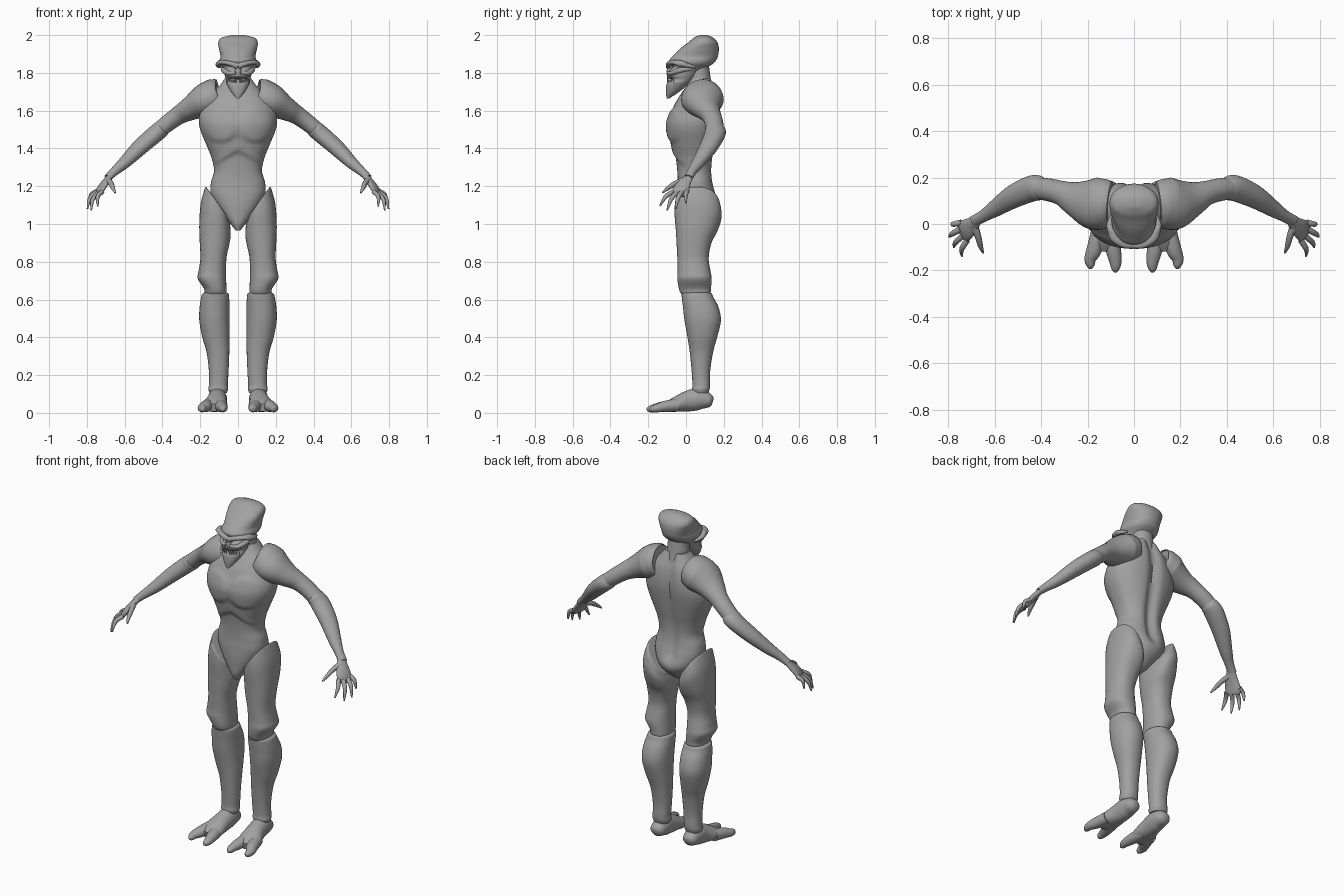
import bpy, bmesh, math
from mathutils import Vector

skin = bpy.data.materials.new("grey_skin")
skin.diffuse_color = (0.36, 0.36, 0.36, 1)
UP = Vector((0, 0, 1))


def spline(rows, n):
    """Smoothly interpolate rows of numbers (Catmull-Rom)."""
    out = []
    for i in range(len(rows) - 1):
        a, b = rows[max(i - 1, 0)], rows[i]
        c, d = rows[i + 1], rows[min(i + 2, len(rows) - 1)]
        for k in range(n):
            t = k / n
            out.append([0.5 * (2 * q + (r - p) * t + (2 * p - 5 * q + 4 * r - s) * t * t
                               + (3 * q - p - 3 * r + s) * t ** 3)
                        for p, q, r, s in zip(a, b, c, d)])
    return out + [list(rows[-1])]


def skin_rings(name, rings, mirror=False):
    """Join rings of points into a closed smooth surface."""
    bm = bmesh.new()
    loops = [[bm.verts.new(p) for p in ring] for ring in rings]
    m = len(loops[0])
    for a, b in zip(loops, loops[1:]):
        for i in range(m):
            j = (i + 1) % m
            bm.faces.new((a[i], a[j], b[j], b[i]))
    bm.faces.new(loops[0])
    bm.faces.new(loops[-1])
    bmesh.ops.recalc_face_normals(bm, faces=bm.faces)
    me = bpy.data.meshes.new(name)
    bm.to_mesh(me)
    bm.free()
    ob = bpy.data.objects.new(name, me)
    bpy.context.collection.objects.link(ob)
    me.materials.append(skin)
    bpy.ops.object.select_all(action='DESELECT')
    ob.select_set(True)
    bpy.context.view_layer.objects.active = ob
    bpy.ops.object.shade_smooth_by_angle(angle=math.radians(50))
    if mirror:
        ob.modifiers.new("mirror", 'MIRROR').use_mirror_merge = False
    return ob


def spow(v, e):
    return math.copysign(abs(v) ** e, v)


def stack(name, rows, mirror=False, sides=40, power=2.0, n=5, shape=None):
    """Level rings: z, centre x, half width, front y, back y, tilt."""
    rings = []
    for z, cx, hx, yf, yb, tilt in spline(rows, n):
        ring = []
        for i in range(sides):
            a = math.tau * i / sides
            dx = hx * spow(math.cos(a), 2 / power)
            y = (yf + yb) / 2 + (yb - yf) / 2 * spow(math.sin(a), 2 / power)
            p = Vector((cx + dx, y, z + tilt * dx))
            ring.append(shape(p, math.sin(a)) if shape else p)
        rings.append(ring)
    return skin_rings(name, rings, mirror)


def tube(name, rows, mirror=True, sides=20, n=5, side=None):
    """Rings across a path: x, y, z, sideways radius, upright radius."""
    rows = spline(rows, n)
    pts = [Vector(r[:3]) for r in rows]
    rings = []
    for i, r in enumerate(rows):
        t = (pts[min(i + 1, len(pts) - 1)] - pts[max(i - 1, 0)]).normalized()
        s = Vector(side) if side else t.cross(UP)
        s = (s - t * s.dot(t)).normalized()
        u = s.cross(t)
        rings.append([pts[i] + s * r[3] * math.cos(math.tau * k / sides)
                      + u * r[4] * math.sin(math.tau * k / sides) for k in range(sides)])
    return skin_rings(name, rings, mirror)


def step(v):
    v = min(max(v, 0), 1)
    return v * v * (3 - 2 * v)


def muscles(p, s):
    """Spine groove, rib arch and chest plates."""
    x, z = abs(p.x), p.z
    if s > 0:
        fade = step((z - 1.08) / 0.1)
        p.y -= 0.025 * s * fade * math.exp(-(x / 0.03) ** 2)
    else:
        rib = step((z - 1.375 + 0.6 * x) / 0.025) * step((1.62 - z) / 0.1)
        d = math.hypot((x - 0.095) / 0.1, (z - 1.525) / 0.095)
        p.y += s * (0.012 * rib + 0.014 * step((1.1 - d) / 0.3)) - 0.012 * s
    return p


# Trunk and neck
stack("torso", [
    (0.965, 0, .012, -.04, .02, 0), (1.0, 0, .04, -.055, .09, 0),
    (1.05, 0, .085, -.06, .15, 0), (1.1, 0, .12, -.062, .172, 0),
    (1.16, 0, .145, -.06, .16, 0), (1.22, 0, .143, -.056, .145, 0),
    (1.28, 0, .127, -.058, .14, 0), (1.35, 0, .14, -.066, .145, 0),
    (1.42, 0, .168, -.08, .158, 0), (1.5, 0, .2, -.092, .172, 0),
    (1.56, 0, .207, -.09, .18, 0), (1.62, 0, .19, -.078, .18, 0),
    (1.68, 0, .15, -.045, .172, 0), (1.73, 0, .10, -.01, .155, 0),
    (1.77, 0, .07, .01, .14, 0)], sides=72, power=2.3, n=7, shape=muscles)
stack("neck", [(1.66, 0, .09, -.01, .15, 0), (1.74, 0, .066, .01, .135, 0),
               (1.85, 0, .06, .02, .12, 0)])

# Head with a pointed jaw and tall skull
stack("head", [
    (1.665, 0, .008, -.103, -.088, 0), (1.70, 0, .038, -.106, -.035, 0),
    (1.745, 0, .062, -.102, .02, 0), (1.765, 0, .064, -.08, .04, 0),
    (1.785, 0, .07, -.10, .06, 0), (1.81, 0, .074, -.09, .085, 0),
    (1.83, 0, .082, -.07, .115, 0), (1.85, 0, .095, -.085, .145, 0),
    (1.868, 0, .097, -.088, .16, 0), (1.89, 0, .093, -.07, .17, 0),
    (1.93, 0, .101, -.03, .174, 0), (1.96, 0, .105, .01, .167, 0),
    (1.985, 0, .09, .04, .145, 0), (2.0, 0, .035, .07, .115, 0)],
    power=2.2, sides=48)
tube("brow_ridge", [(0, -.095, 1.835, .012, .016), (.045, -.085, 1.85, .018, .013),
                    (.09, -.05, 1.855, .02, .013), (.105, .0, 1.842, .012, .014),
                    (.09, .05, 1.83, .004, .006)], side=(0.2, 1, 0))
tube("cheek_bone", [(.012, -.095, 1.80, .008, .008), (.05, -.075, 1.798, .014, .012),
                    (.078, -.03, 1.815, .012, .014), (.08, .03, 1.82, .004, .006)])
tube("nose", [(0, -.075, 1.84, .012, .01), (0, -.09, 1.815, .016, .012),
              (0, -.095, 1.79, .01, .008)], mirror=False, side=(1, 0, 0))
for row, (root, tip) in enumerate([(1.788, 1.764), (1.742, 1.766)]):
    for i in range(5):
        x = 0.006 + 0.011 * i + 0.005 * row
        y = -0.03 - 0.066 * math.sqrt(max(0, 1 - (x / 0.064) ** 2))
        tube("tooth", [(x, y, root, .006, .006), (x, y - .003, tip, .0015, .0015)],
             sides=8, n=2, side=(1, 0, 0))

# Arms: shoulder sleeve, forearm, hand
tube("upper_arm", [
    (.105, .09, 1.685, .088, .078), (.115, .09, 1.681, .103, .092),
    (.175, .088, 1.652, .112, .09), (.25, .108, 1.612, .078, .064),
    (.31, .132, 1.578, .054, .05), (.37, .148, 1.535, .049, .045),
    (.44, .155, 1.478, .046, .042)], sides=32)
tube("forearm", [
    (.39, .15, 1.515, .036, .034), (.405, .153, 1.503, .052, .045),
    (.44, .153, 1.475, .056, .046), (.52, .118, 1.405, .05, .042),
    (.60, .066, 1.326, .036, .032), (.65, .034, 1.282, .026, .024),
    (.69, .012, 1.245, .025, .019)], sides=28)
ACROSS = (-.34, -.94, 0)
tube("palm", [(.668, .025, 1.265, .02, .016), (.695, .0, 1.23, .032, .017),
              (.72, -.022, 1.195, .044, .017), (.737, -.034, 1.165, .046, .014),
              (.745, -.04, 1.15, .032, .009)], side=ACROSS)
knuckles = [(.745, .006, 1.175), (.747, -.022, 1.168), (.737, -.05, 1.165), (.719, -.07, 1.17)]
tips = [(.787, .0, 1.11), (.797, -.055, 1.08), (.777, -.10, 1.072), (.742, -.138, 1.095)]
for k, t in zip(knuckles, tips):
    k, t = Vector(k), Vector(t)
    mid = (k + t) / 2 + Vector((.012, -.004, .012))
    tube("finger", [(*k, .013, .013), (*mid, .0115, .011), (*t, .004, .004)],
         sides=12, n=4, side=ACROSS)
tube("thumb", [(.69, -.005, 1.235, .018, .016), (.672, -.055, 1.215, .014, .014),
               (.662, -.095, 1.19, .011, .011), (.65, -.125, 1.165, .004, .004)], sides=12)

# Legs: thigh shell with slanted rim, shin, ankle
stack("thigh", [
    (.60, .115, .04, .01, .10, 0), (.63, .118, .056, -.025, .128, 0),
    (.66, .121, .06, -.038, .132, 0), (.71, .138, .075, -.046, .136, 0),
    (.75, .136, .073, -.044, .13, 0), (.82, .13, .069, -.046, .12, 0),
    (.90, .125, .078, -.05, .135, .15), (.97, .122, .083, -.054, .168, .4),
    (1.04, .119, .079, -.06, .188, .8), (1.09, .112, .068, -.06, .182, 1.25),
    (1.108, .108, .063, -.056, .172, 1.4), (1.11, .106, .052, -.04, .155, 1.4)],
    mirror=True, power=2.3)
stack("shin", [
    (.105, .105, .045, .038, .118, 0), (.125, .105, .052, .032, .125, 0),
    (.15, .104, .05, .034, .128, 0), (.22, .102, .052, .03, .128, 0),
    (.32, .106, .06, .02, .143, 0), (.40, .117, .072, .008, .165, 0),
    (.49, .125, .08, -.008, .185, 0), (.56, .124, .079, -.016, .172, 0),
    (.61, .121, .074, -.022, .146, 0), (.632, .12, .068, -.022, .136, 0),
    (.638, .12, .05, .0, .115, 0)], mirror=True, power=2.2)
# Feet with two splayed toes
tube("foot", [
    (.108, .142, .06, .018, .018), (.108, .125, .064, .04, .036),
    (.108, .07, .073, .05, .057), (.112, .01, .062, .053, .055),
    (.12, -.05, .046, .064, .041), (.126, -.09, .034, .064, .03),
    (.128, -.115, .028, .045, .02)], sides=28)
for bx, tx, ty in [(.098, .08, -.208), (.155, .188, -.193)]:
    tube("toe", [(bx, -.04, .042, .032, .034), ((bx + tx) / 2, -.11, .034, .033, .03),
                 (tx, ty + .045, .026, .026, .023), (tx, ty + .015, .02, .018, .017),
                 (tx, ty, .017, .006, .007)])
